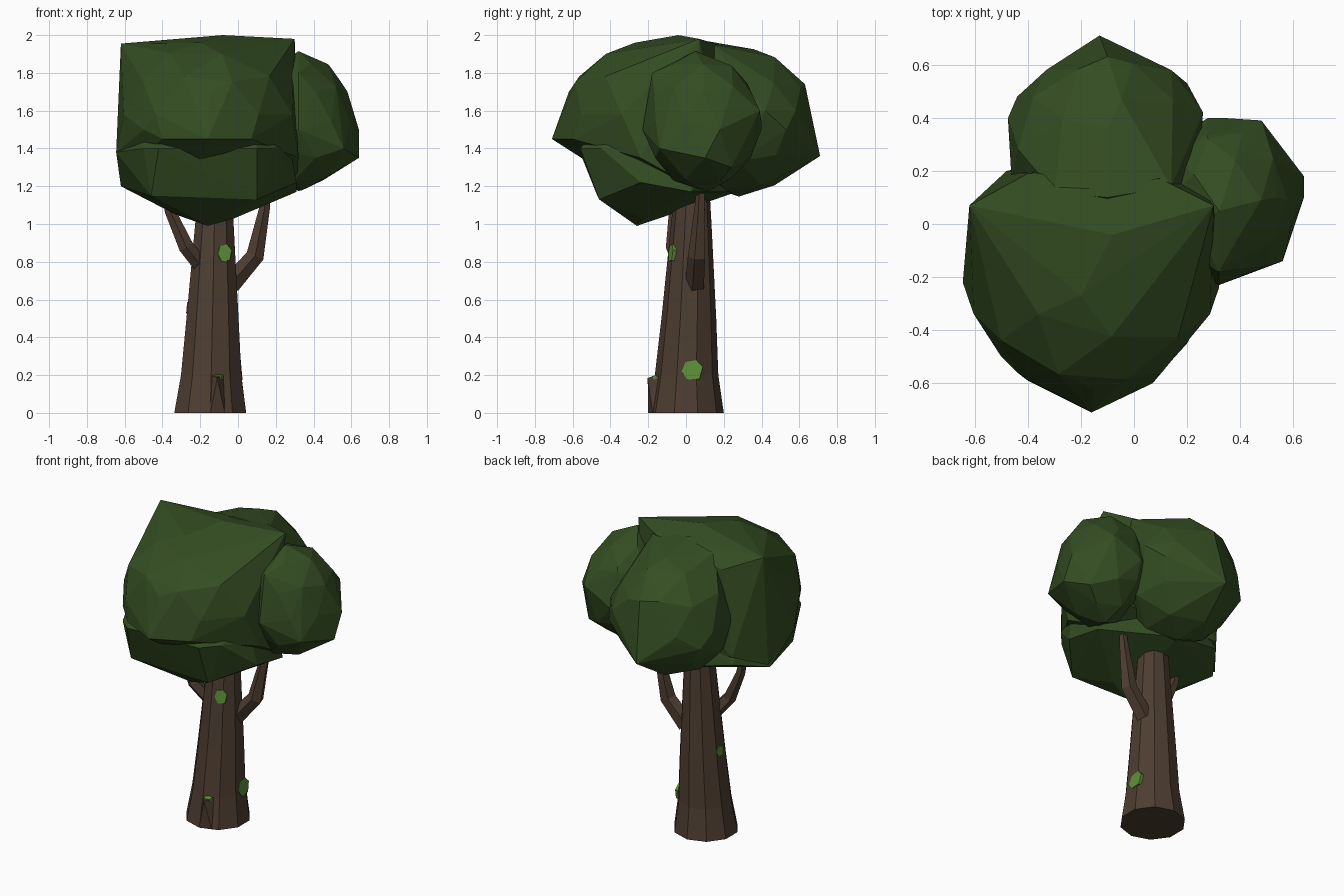
import bpy, bmesh, math, random
from mathutils import Vector

random.seed(4)


def material(name, rgb):
    m = bpy.data.materials.new(name)
    m.diffuse_color = (*rgb, 1)
    return m


BARK = material("bark", (0.075, 0.047, 0.03))
LEAF = material("leaf", (0.034, 0.074, 0.016))
MOSS = material("moss", (0.11, 0.28, 0.04))


def finish(name, bm, mat):
    bmesh.ops.recalc_face_normals(bm, faces=bm.faces)
    me = bpy.data.meshes.new(name)
    bm.to_mesh(me)
    bm.free()
    me.materials.append(mat)
    ob = bpy.data.objects.new(name, me)
    bpy.context.collection.objects.link(ob)
    return ob


def tube(name, path, sides, mat, upright=False):
    """Loft rings along a path of (x, y, z, radius)."""
    bm = bmesh.new()
    pts = [Vector(p[:3]) for p in path]
    rings = []
    for i, p in enumerate(pts):
        d = (pts[min(i + 1, len(pts) - 1)] - pts[max(i - 1, 0)]).normalized()
        if upright:
            d = Vector((0, 0, 1))
        u = Vector((0, 1, 0)).cross(d).normalized()
        v = d.cross(u).normalized()
        ring = []
        for k in range(sides):
            a = 2 * math.pi * k / sides - math.pi / 2
            ring.append(bm.verts.new(p + path[i][3] * (u * math.cos(a) + v * math.sin(a))))
        rings.append(ring)
    for a, b in zip(rings, rings[1:]):
        for k in range(sides):
            j = (k + 1) % sides
            bm.faces.new((a[k], a[j], b[j], b[k]))
    bm.faces.new(rings[0])
    bm.faces.new(rings[-1])
    return finish(name, bm, mat)


def hull(name, points, mat):
    bm = bmesh.new()
    for p in points:
        bm.verts.new(p)
    r = bmesh.ops.convex_hull(bm, input=bm.verts[:])
    junk = {g for g in r["geom_interior"] + r["geom_unused"] if isinstance(g, bmesh.types.BMVert)}
    bmesh.ops.delete(bm, geom=list(junk), context='VERTS')
    return finish(name, bm, mat)


def blob(name, centre, radii, extra):
    """Faceted leaf clump: hull of a jittered ellipsoid and its corner points."""
    bm = bmesh.new()
    bmesh.ops.create_icosphere(bm, subdivisions=2, radius=1)
    pts = []
    for v in bm.verts:
        k = random.uniform(0.97, 1.01)
        pts.append([centre[i] + v.co[i] * radii[i] * k for i in range(3)])
    bm.free()
    return hull(name, pts + extra, LEAF)


# Trunk and a small root wedge at the front
tube("trunk", [(-0.147, 0, 0, 0.2), (-0.142, 0.003, 0.2, 0.168),
               (-0.135, 0.015, 0.5, 0.145), (-0.125, 0.028, 1.0, 0.107),
               (-0.12, 0.035, 1.35, 0.08)], 10, BARK, True)
hull("root_wedge", [(-0.147, -0.2, 0), (-0.07, -0.176, 0), (-0.11, -0.203, 0.185),
                    (-0.14, -0.16, 0.198), (-0.075, -0.14, 0.198), (-0.11, -0.1, 0)], BARK)

# Branches
tube("left_branch", [(-0.17, -0.01, 0.75, 0.045), (-0.275, -0.065, 0.88, 0.042),
                     (-0.36, -0.06, 1.07, 0.03), (-0.4, -0.06, 1.25, 0.02)], 5, BARK)
tube("right_branch", [(-0.04, 0.05, 0.68, 0.055), (0.09, 0.06, 0.83, 0.05),
                      (0.14, 0.075, 1.08, 0.03), (0.17, 0.08, 1.3, 0.015)], 5, BARK)

# Front leaf clump: overhanging upper mass over a boxy lower one
blob("front_foliage", (-0.16, -0.2, 1.58), (0.47, 0.45, 0.38),
     [(-0.62, 0.07, 1.955), (0.3, 0.07, 1.98), (0.31, 0.03, 1.2), (-0.645, -0.22, 1.38),
      (0.32, -0.24, 1.35), (-0.16, -0.71, 1.45), (0.07, -0.6, 1.45), (-0.4, -0.59, 1.45),
      (-0.15, -0.62, 1.7), (-0.2, -0.48, 1.84), (-0.2, -0.27, 1.96), (-0.08, -0.04, 2.0),
      (-0.48, 0.2, 1.3), (0.2, 0.2, 1.3), (-0.62, 0.02, 1.22), (-0.4, 0.19, 1.86),
      (0.1, 0.17, 1.95), (-0.5, -0.5, 1.5)])
blob("lower_front_foliage", (-0.16, -0.14, 1.38), (0.46, 0.37, 0.31),
     [(0.31, 0.03, 1.17), (-0.62, 0.0, 1.2), (-0.645, -0.22, 1.38), (-0.16, -0.26, 0.99),
      (-0.02, -0.22, 1.03), (-0.33, -0.22, 1.05), (-0.46, -0.47, 1.15), (0.1, -0.46, 1.13),
      (0.31, -0.24, 1.22), (-0.42, -0.57, 1.4), (0.1, -0.56, 1.4), (-0.5, -0.5, 1.4),
      (0.2, -0.45, 1.4), (-0.12, 0.27, 1.17), (-0.48, 0.2, 1.25)])

# Back and right leaf clumps
blob("back_foliage", (-0.11, 0.28, 1.54), (0.38, 0.38, 0.4),
     [(-0.13, 0.71, 1.36), (-0.1, 0.63, 1.74), (-0.1, 0.36, 1.925), (-0.44, 0.48, 1.45),
      (0.2, 0.53, 1.5), (0.14, 0.58, 1.6), (0.26, 0.42, 1.6), (-0.1, 0.28, 1.165),
      (-0.1, 0.1, 1.97), (0.14, 0.14, 1.95), (-0.3, 0.12, 1.93), (-0.3, 0.6, 1.5)])
blob("right_foliage", (0.34, 0.09, 1.54), (0.265, 0.31, 0.36),
     [(0.64, 0.18, 1.5), (0.64, 0.1, 1.35), (0.48, 0.39, 1.6), (0.56, -0.14, 1.4),
      (0.54, 0.1, 1.76), (0.32, 0.05, 1.915), (0.32, -0.23, 1.5), (0.32, 0.12, 1.175),
      (0.28, 0.4, 1.5), (0.32, -0.18, 1.8), (0.28, 0.32, 1.75), (0.55, 0.24, 1.3)])


# Moss patches lying on the bark
def moss(name, pos, normal, w, h):
    n = Vector(normal).normalized()
    s = Vector((0, 0, 1)).cross(n).normalized()
    up = n.cross(s)
    ring = [Vector(pos) + s * w * math.cos(a) + up * h * math.sin(a)
            for a in (math.radians(q) for q in (20, 70, 130, 185, 240, 310))]
    hull(name, [p + n * t for p in ring for t in (0.004, -0.015)], MOSS)


moss("moss_front", (-0.07, -0.078, 0.845), (0.32, -0.95, 0.08), 0.04, 0.05)
moss("moss_right", (0.0155, 0.035, 0.225), (1, 0.0, 0.09), 0.058, 0.058)
moss("moss_left", (-0.268, 0.03, 0.555), (-1, 0.0, 0.09), 0.033, 0.033)
moss("moss_low", (-0.105, -0.163, 0.195), (0, -0.3, 1), 0.026, 0.02)
